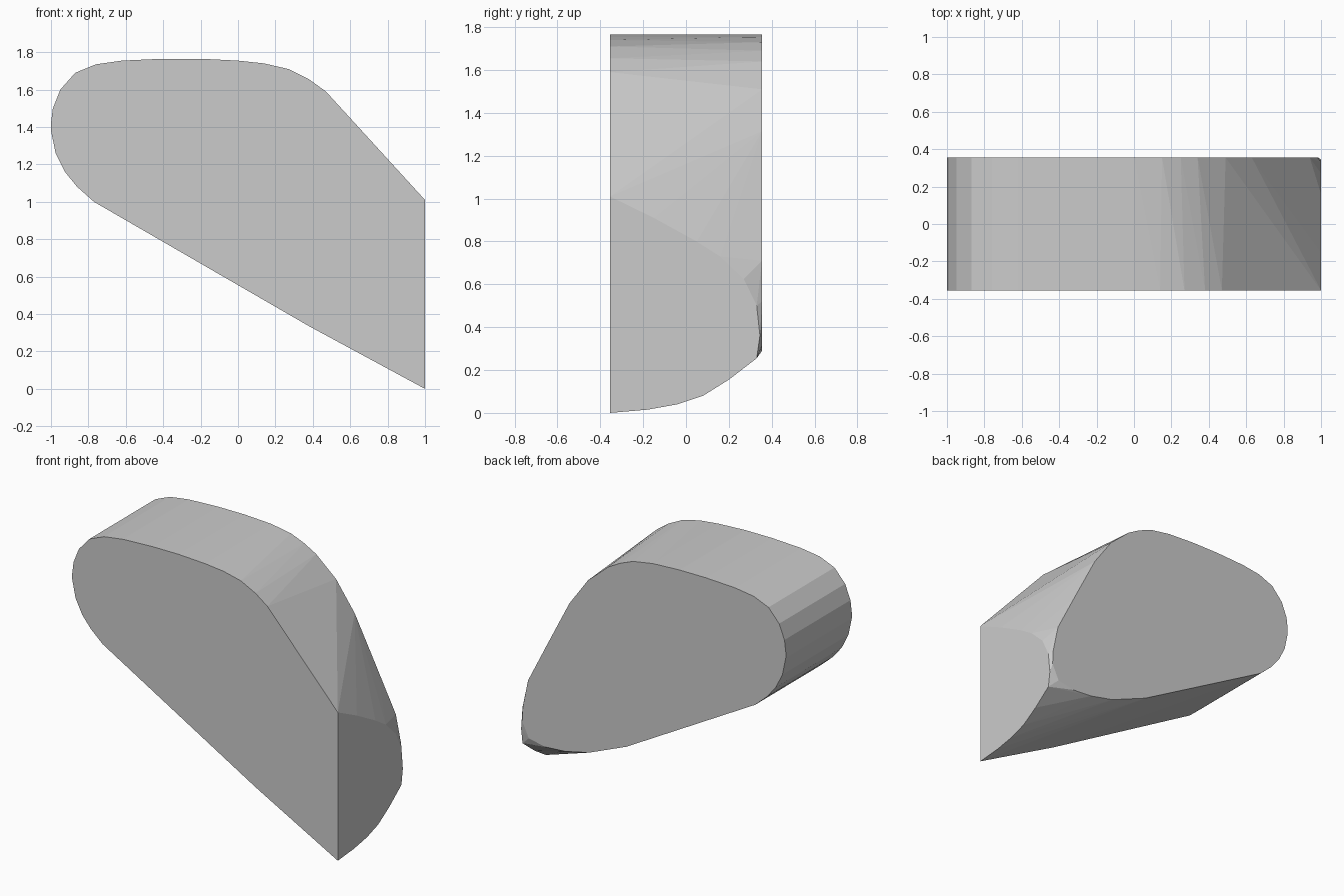
import bpy
import bmesh
from mathutils import Vector

cube = bpy.data.objects.get("Cube")
if cube:
    bpy.data.objects.remove(cube, do_unlink=True)

HALF = 0.355  # half thickness

grey = bpy.data.materials.new("stone_grey")
grey.use_nodes = True
colour = (0.6, 0.6, 0.6, 1)
grey.diffuse_color = colour
grey.node_tree.nodes["Principled BSDF"].inputs["Base Color"].default_value = colour

# Rounded end and top shared by both faces (x, z)
rounded_end = [(-.77, 1), (-.86, 1.08), (-.925, 1.16), (-.975, 1.26), (-1, 1.38),
               (-1, 1.42), (-.99, 1.5), (-.95, 1.6), (-.87, 1.69), (-.76, 1.735),
               (-.62, 1.755), (-.4, 1.765), (-.2, 1.765), (0, 1.755)]

# Front face runs out to the upright edge; back face curls in
front_end = [(.14, 1.74), (.27, 1.71), (.38, 1.655), (.47, 1.59), (.55, 1.5),
             (1, 1.01), (1, 0), (.38, .335)]
back_end = [(.15, 1.73), (.25, 1.69), (.34, 1.64), (.49, 1.51), (.63, 1.315),
            (.8, .985), (.94, .71), (.98, .52), (.985, .42), (.935, .315),
            (.81, .29), (.66, .3), (.48, .34), (.2, .455)]

# Flat side facet (y, z)
side_facet = [(-.18, .015), (-.04, .04), (.08, .08), (.2, .155), (.33, .255),
              (.345, .36), (.33, .5), (.27, .625), (.16, .73), (.05, .8), (-.15, .91)]

points = [Vector((x, -HALF, z)) for x, z in rounded_end + front_end]
points += [Vector((x, HALF, z)) for x, z in rounded_end + back_end]
points += [Vector((1, y, z)) for y, z in side_facet]

# Wrap the three outlines in one convex block
bm = bmesh.new()
for p in points:
    bm.verts.new(p)
hull = bmesh.ops.convex_hull(bm, input=bm.verts[:])
loose = {v for v in hull["geom_interior"] + hull["geom_unused"]
         if isinstance(v, bmesh.types.BMVert)}
bmesh.ops.delete(bm, geom=list(loose), context='VERTS')
bmesh.ops.dissolve_limit(bm, angle_limit=0.005, verts=bm.verts[:], edges=bm.edges[:])
bmesh.ops.recalc_face_normals(bm, faces=bm.faces[:])

mesh = bpy.data.meshes.new("rounded_block")
bm.to_mesh(mesh)
bm.free()
mesh.materials.append(grey)
block = bpy.data.objects.new("rounded_block", mesh)
bpy.context.collection.objects.link(block)
